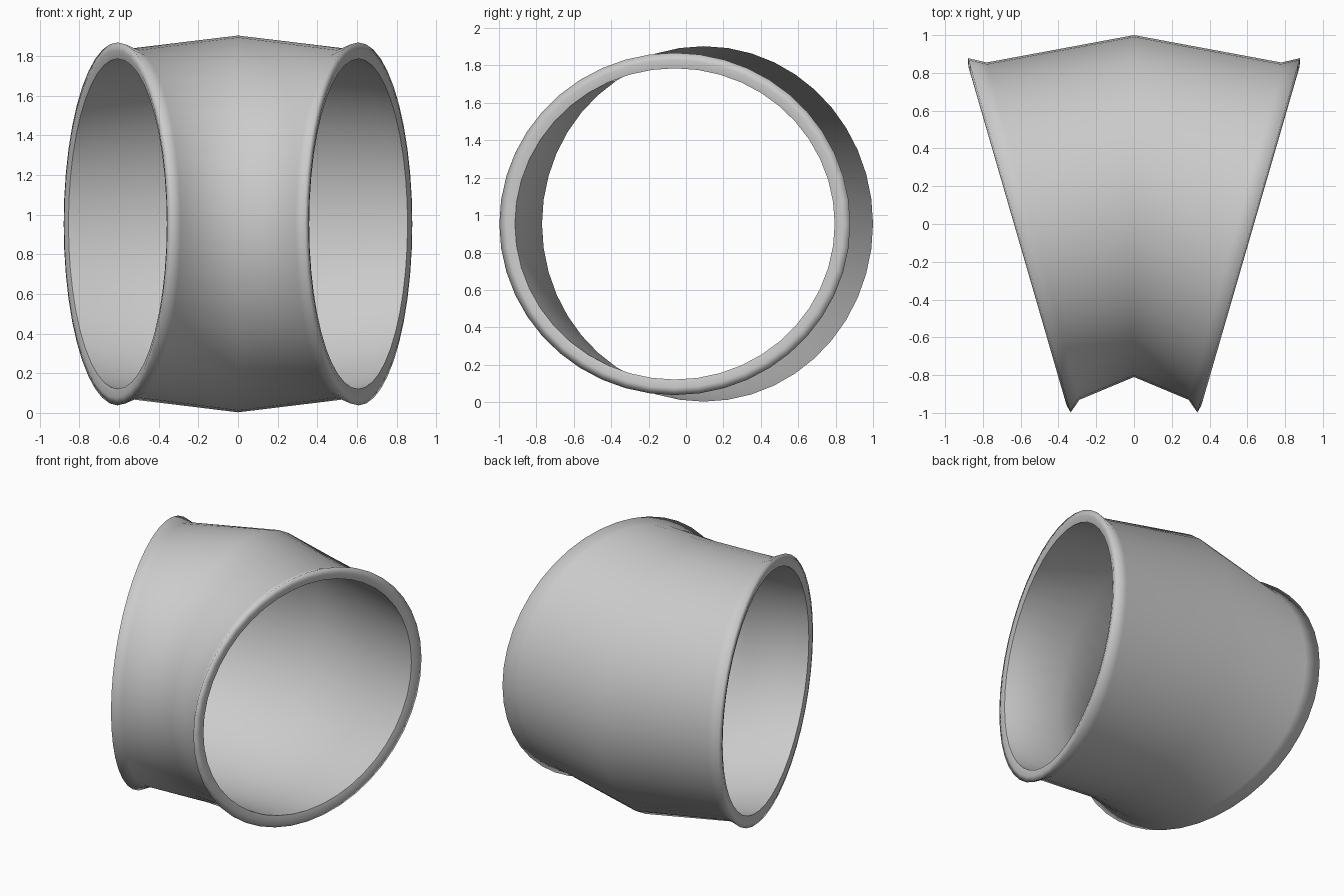
import bpy, bmesh, math

if "Cube" in bpy.data.objects:
    bpy.data.objects.remove(bpy.data.objects["Cube"])

SEGMENTS = 44
MID_Z = 0.953

steel = bpy.data.materials.new("plain grey")
steel.diffuse_color = (0.6, 0.6, 0.6, 1)
steel.use_nodes = True
steel.node_tree.nodes["Principled BSDF"].inputs["Base Color"].default_value = steel.diffuse_color

# Tilted oval sections: centre x, centre y, in-plane radius x, y, height radius
outer_mid = (0, 0.095, 0, 0.905, 0.95)
flare = (0.535, -0.038, 0.245, 0.893, 0.885)
lip = (0.607, -0.06, 0.272, 0.938, 0.915)
rim = (0.617, -0.063, 0.260, 0.897, 0.876)
hole = (0.607, -0.06, 0.248, 0.855, 0.832)
throat = (0.535, -0.038, 0.233, 0.850, 0.845)
inner_mid = (0, 0.095, 0, 0.865, 0.91)


def mirrored(section):
    cx, cy, ux, uy, rz = section
    return (-cx, cy, -ux, uy, rz)


# Closed chain of sections: out along the right arm, back inside, round the left
right = [flare, lip, rim, hole, throat]
left = [mirrored(s) for s in reversed(right)]
sections = [outer_mid] + right + [inner_mid] + left

bm = bmesh.new()
rings = []
for cx, cy, ux, uy, rz in sections:
    ring = []
    for i in range(SEGMENTS):
        a = 2 * math.pi * i / SEGMENTS
        c, s = math.cos(a), math.sin(a)
        ring.append(bm.verts.new((cx + c * ux, cy + c * uy, MID_Z + s * rz)))
    rings.append(ring)

for k, ring in enumerate(rings):
    following = rings[(k + 1) % len(rings)]
    for i in range(SEGMENTS):
        j = (i + 1) % SEGMENTS
        face = bm.faces.new((ring[i], ring[j], following[j], following[i]))
        face.smooth = True

# Crisp inner edge at each opening
for k, section in enumerate(sections):
    if section in (hole, mirrored(hole)):
        for i in range(SEGMENTS):
            edge = bm.edges.get((rings[k][i], rings[k][(i + 1) % SEGMENTS]))
            edge.smooth = False

bmesh.ops.recalc_face_normals(bm, faces=bm.faces)
mesh = bpy.data.meshes.new("pipe_elbow")
bm.to_mesh(mesh)
bm.free()
mesh.materials.append(steel)
elbow = bpy.data.objects.new("pipe_elbow", mesh)
bpy.context.collection.objects.link(elbow)
